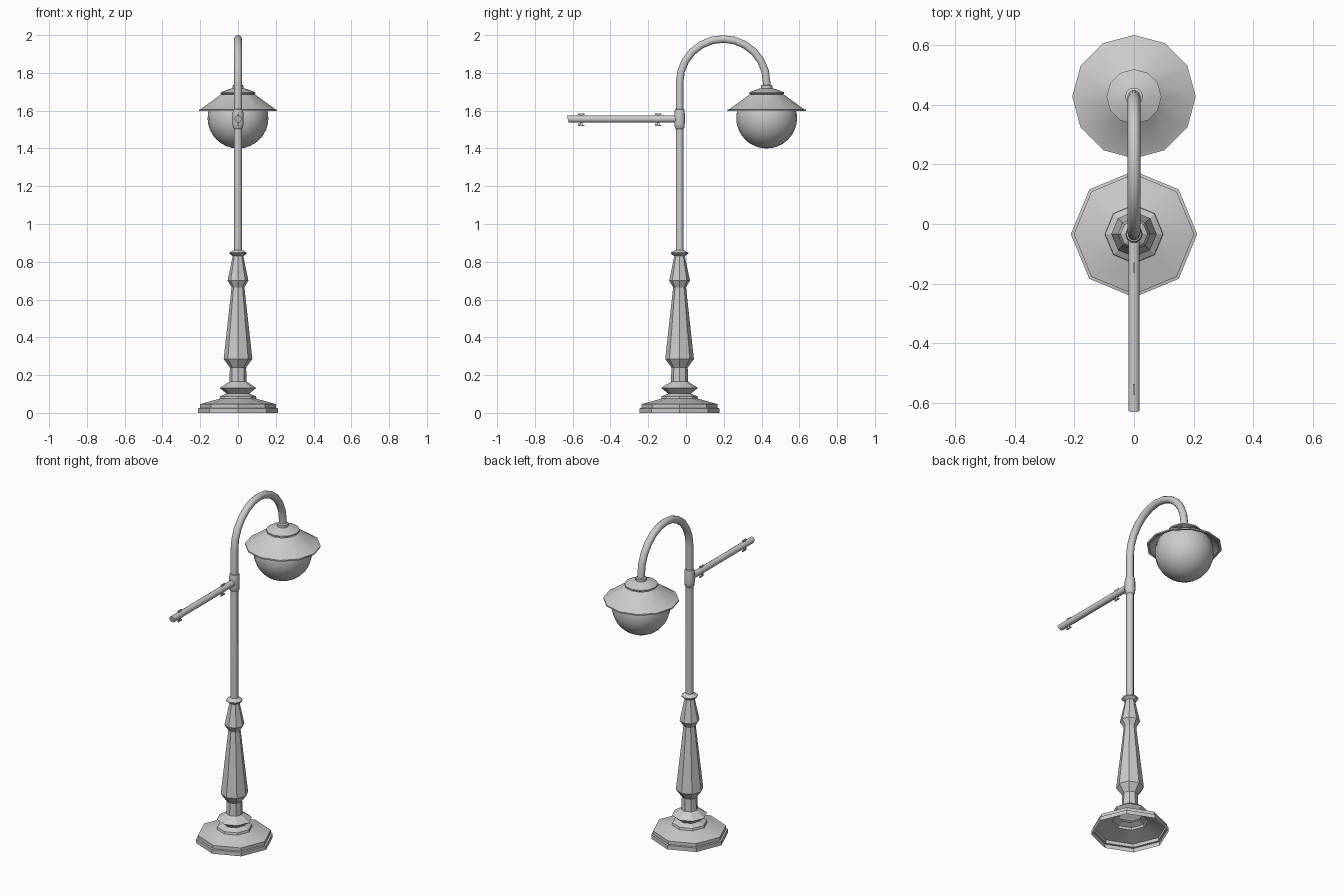
import bpy, bmesh, math
from mathutils import Matrix, Vector

if "Cube" in bpy.data.objects:
    bpy.data.objects.remove(bpy.data.objects["Cube"])

POST_Y, LAMP_Y = -0.034, 0.427


def lathe(name, profile, sides, y=0.0, matrix=None, angle=30, caps=(False, False)):
    """Spin an (r, z) profile, listed bottom to top on the outside."""
    bm = bmesh.new()
    rings = []
    for r, z in profile:
        if r == 0:
            rings.append([bm.verts.new((0, 0, z))] * sides)
        else:
            rings.append([bm.verts.new((r * math.cos(2 * math.pi * i / sides),
                                        r * math.sin(2 * math.pi * i / sides), z))
                          for i in range(sides)])
    for a, b in zip(rings, rings[1:]):
        for i in range(sides):
            j = (i + 1) % sides
            bm.faces.new(list(dict.fromkeys((a[i], a[j], b[j], b[i]))))
    if caps[0]:
        bm.faces.new(rings[0][::-1])
    if caps[1]:
        bm.faces.new(rings[-1])
    bm.transform(matrix or Matrix.Translation((0, y, 0)))
    return finish(name, bm, angle)


def finish(name, bm, angle=None):
    mesh = bpy.data.meshes.new(name)
    bm.to_mesh(mesh)
    bm.free()
    ob = bpy.data.objects.new(name, mesh)
    bpy.context.collection.objects.link(ob)
    if angle:
        select(ob)
        bpy.ops.object.shade_smooth_by_angle(angle=math.radians(angle))
    return ob


def select(ob):
    bpy.ops.object.select_all(action='DESELECT')
    ob.select_set(True)
    bpy.context.view_layer.objects.active = ob


# Octagonal stepped foot, open underneath
lathe("base", [(0.212, 0), (0.212, 0.024), (0.202, 0.026), (0.202, 0.046),
               (0.098, 0.075), (0.095, 0.088), (0.06, 0.102), (0.097, 0.132),
               (0.046, 0.165)], 8, POST_Y, angle=15)

# Faceted tapering column
lathe("column", [(0.046, 0.16), (0.043, 0.24), (0.076, 0.285), (0.034, 0.665),
                 (0.055, 0.70), (0.028, 0.83), (0.046, 0.843), (0.046, 0.848),
                 (0.022, 0.862)], 8, POST_Y, angle=15)

# Pole bending over into the swan neck
curve = bpy.data.curves.new("pole", 'CURVE')
curve.dimensions = '3D'
curve.bevel_depth = 0.021
curve.bevel_resolution = 3
R = (LAMP_Y - POST_Y) / 2
path = [Vector((0, POST_Y, 0.84))]
for i in range(13):
    t = math.pi * (1 - i / 12)
    path.append(Vector((0, POST_Y + R + R * math.cos(t), 1.749 + R * math.sin(t))))
path.append(Vector((0, LAMP_Y, 1.72)))
spline = curve.splines.new('POLY')
spline.points.add(len(path) - 1)
for p, co in zip(spline.points, path):
    p.co = (*co, 1)
pole = bpy.data.objects.new("pole", curve)
bpy.context.collection.objects.link(pole)
select(pole)
bpy.ops.object.convert(target='MESH')
bpy.ops.object.shade_smooth_by_angle(angle=math.radians(40))

# Sleeve holding the banner arm
lathe("arm_sleeve", [(0.021, 1.503), (0.026, 1.508), (0.029, 1.53), (0.029, 1.585),
                     (0.026, 1.607), (0.02, 1.61)], 10, POST_Y, angle=40)

# Banner arm pointing forward, with a slightly slanted tip
arm = lathe("banner_arm", [(0.019, 0.02), (0.019, 0.592)], 10,
            matrix=Matrix.Translation((0, POST_Y, 1.556)) @ Matrix.Rotation(math.pi / 2, 4, 'X'),
            angle=40, caps=(True, True))
for v in arm.data.vertices:
    if v.co.y < -0.5:
        v.co.y -= 0.25 * (v.co.z - 1.556)

# Banner hooks: an upright with prongs above and below the arm
for name, y in (("outer_hook", -0.555), ("inner_hook", -0.147)):
    bm = bmesh.new()
    for dy, z, sy, sz in ((0, 1.551, 0.012, 0.066), (0.001, 1.581, 0.034, 0.007),
                          (0.001, 1.521, 0.034, 0.007), (-0.013, 1.527, 0.007, 0.012)):
        bmesh.ops.create_cube(bm, size=1, matrix=Matrix.Translation((0, y + dy, z))
                              @ Matrix.Diagonal((0.007, sy, sz, 1)))
    finish(name, bm)

# Lampshade with a thin rim and hollow underside
lathe("lampshade", [(0.085, 1.676), (0.194, 1.597), (0.207, 1.597), (0.207, 1.605),
                    (0.197, 1.608), (0.09, 1.686)][::1], 12, LAMP_Y, angle=32)

# Cap and socket on top of the shade
lathe("shade_cap", [(0.078, 1.682), (0.092, 1.690), (0.092, 1.697), (0.045, 1.715),
                    (0.03, 1.718), (0.03, 1.733), (0.02, 1.737)], 12, LAMP_Y, angle=32)

# Round globe below the shade
globe = [(0, 1.4)]
for i in range(1, 12):
    a = math.radians(-90 + i * 11)
    globe.append((0.161 * math.cos(a), 1.561 + 0.161 * math.sin(a)))
globe.append((0.138, 1.642))
lathe("globe", globe, 20, LAMP_Y, angle=40, caps=(False, True))
